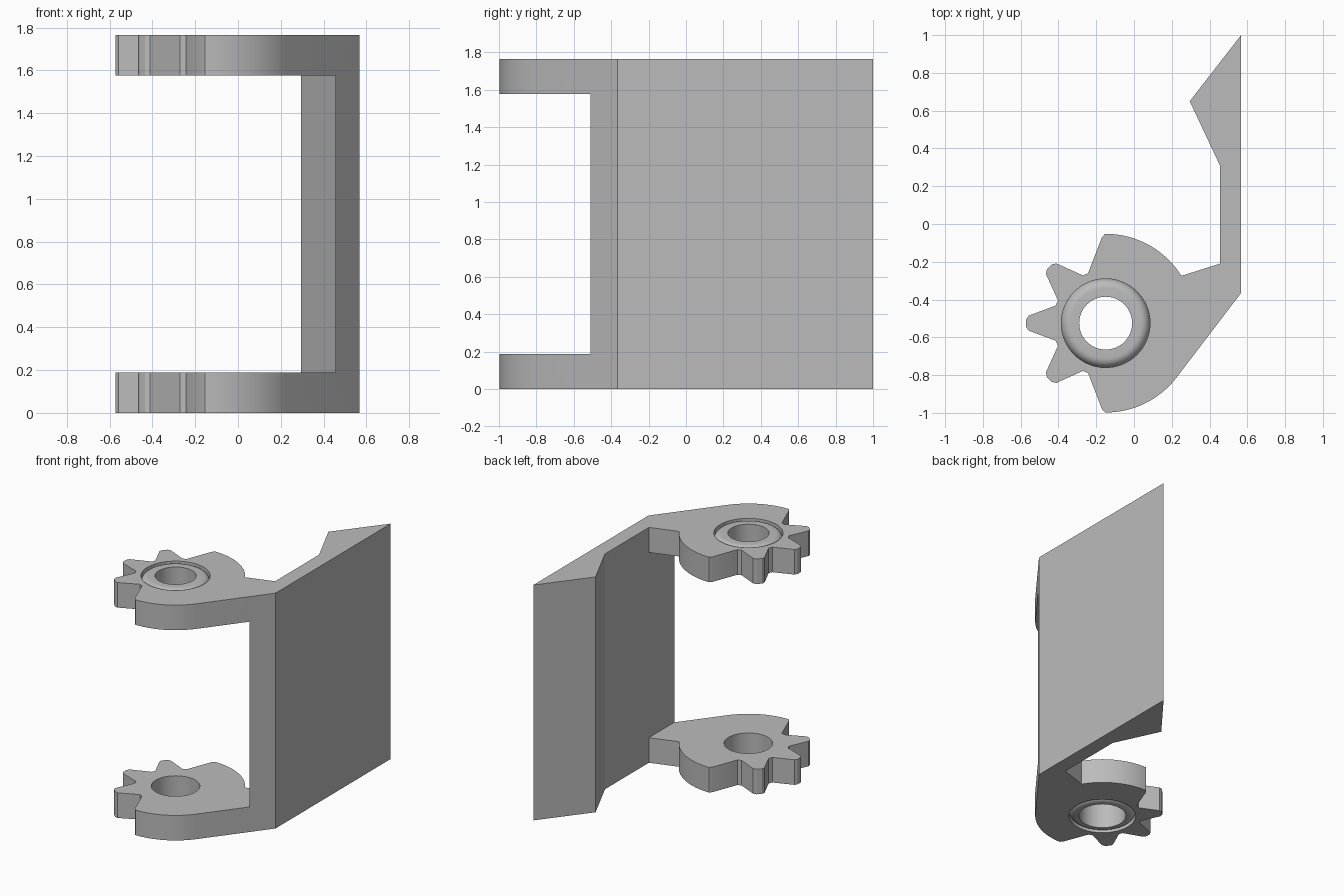
import bpy, bmesh, math
from mathutils import Vector

if "Cube" in bpy.data.objects:
    bpy.data.objects.remove(bpy.data.objects["Cube"], do_unlink=True)

HEIGHT, EAR = 1.765, 0.188
HUB = Vector((-0.15, -0.525))
RADIUS = 0.473

grey = bpy.data.materials.new("plain grey")
grey.use_nodes = True
grey.diffuse_color = (0.5, 0.5, 0.5, 1)
grey.node_tree.nodes["Principled BSDF"].inputs["Base Color"].default_value = (0.5, 0.5, 0.5, 1)


def polar(r, deg):
    a = math.radians(deg)
    return (HUB.x + r * math.cos(a), HUB.y + r * math.sin(a))


def finish(bm, name):
    bmesh.ops.recalc_face_normals(bm, faces=bm.faces)
    mesh = bpy.data.meshes.new(name)
    bm.to_mesh(mesh)
    bm.free()
    obj = bpy.data.objects.new(name, mesh)
    bpy.context.collection.objects.link(obj)
    mesh.materials.append(grey)
    return obj


def extrude(name, points, z0, z1):
    bm = bmesh.new()
    face = bm.faces.new([bm.verts.new((x, y, z0)) for x, y in points])
    new = bmesh.ops.extrude_face_region(bm, geom=[face])["geom"]
    verts = [v for v in new if isinstance(v, bmesh.types.BMVert)]
    bmesh.ops.translate(bm, verts=verts, vec=(0, 0, z1 - z0))
    return finish(bm, name)


def ring(name, section, steps=64):
    """Closed (radius, height) section swept round the hub axis."""
    bm = bmesh.new()
    loops = []
    for i in range(steps):
        loops.append([bm.verts.new((*polar(r, 360 * i / steps), z)) for r, z in section])
    n = len(section)
    for i in range(steps):
        a, b = loops[i], loops[(i + 1) % steps]
        for j in range(n):
            k = (j + 1) % n
            bm.faces.new((a[j], a[k], b[k], b[j]))
    return finish(bm, name)


def cut(target, cutter):
    cutter.hide_render = True
    mod = target.modifiers.new("cut", "BOOLEAN")
    mod.operation, mod.solver, mod.object = "DIFFERENCE", "EXACT", cutter
    bpy.context.view_layer.objects.active = target
    bpy.ops.object.modifier_apply(modifier=mod.name)
    bpy.data.objects.remove(cutter, do_unlink=True)


# Outline: hooked plate, then lower hub arc, gear teeth, upper hub arc
outline = [(0.455, -0.21), (0.455, 0.31), (0.295, 0.65), (0.567, 1.0), (0.567, -0.365)]
outline += [polar(RADIUS, -38.4 - 52 * i / 16) for i in range(17)]
outline += [polar(0.455, -92.5), polar(0.28, -109.5)]
for centre in (225, 180, 135):
    for r, offset in ((0.28, 19.5), (0.41, 5.5), (0.422, 2.5),
                      (0.422, -2.5), (0.41, -5.5), (0.28, -19.5)):
        outline.append(polar(r, centre + offset))
outline += [polar(0.28, 109.5), polar(0.455, 92.5)]
outline += [polar(RADIUS, 90.4 - 58.4 * i / 16) for i in range(17)]

bracket = extrude("hinge_bracket", outline, 0, HEIGHT)

# Open space between the two ears
window = [(-1, -1.2), (0.455, -1.2), (0.455, 0), (-1, 0)]
cut(bracket, extrude("window_cutter", window, EAR, HEIGHT - EAR))

# Bores and rounded grooves on the outer faces of both ears
for name, face_z, out, bore in (("upper", HEIGHT, 1, 0.14), ("lower", 0, -1, 0.165)):
    circle = [polar(bore, 360 * i / 64) for i in range(64)]
    z0, z1 = sorted((face_z + out * 0.1, face_z - out * (EAR + 0.1)))
    cut(bracket, extrude(name + "_bore_cutter", circle, z0, z1))
    inner = 0.185
    section = [(0.235, face_z + out * 0.02)]
    for i in range(9):
        a = math.radians(90 * i / 8)
        section.append((inner + 0.05 * math.cos(a), face_z - out * 0.05 * (1 - math.sin(a))))
    section.append((inner, face_z + out * 0.02))
    cut(bracket, ring(name + "_groove_cutter", section))

# Smooth round walls, sharp edges elsewhere
bpy.ops.object.select_all(action="DESELECT")
bracket.select_set(True)
bpy.context.view_layer.objects.active = bracket
bpy.ops.object.shade_smooth_by_angle(angle=math.radians(25))
